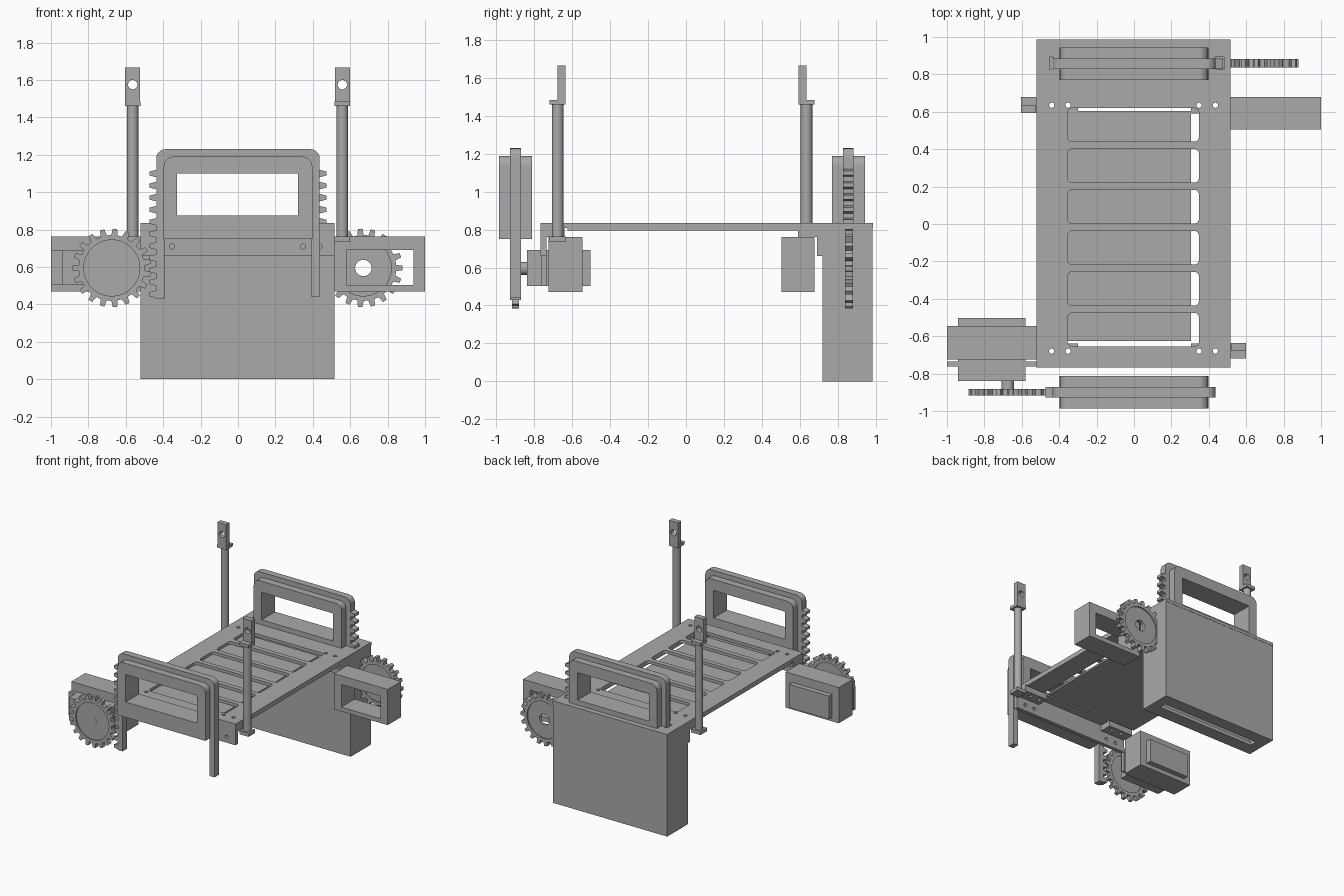
import bpy, bmesh, math
from mathutils import Vector

if "Cube" in bpy.data.objects:
    bpy.data.objects.remove(bpy.data.objects["Cube"])

grey = bpy.data.materials.new("plain grey")
grey.diffuse_color = (0.4, 0.4, 0.4, 1)
grey.use_nodes = True
grey.node_tree.nodes["Principled BSDF"].inputs["Base Color"].default_value = grey.diffuse_color


def rect(x0, x1, y0, y1, r=0.0):
    """Rectangle loop, corners rounded by r."""
    if r == 0:
        return [(x0, y0), (x1, y0), (x1, y1), (x0, y1)]
    pts = []
    for cx, cy, a0 in ((x1 - r, y1 - r, 0), (x0 + r, y1 - r, 90), (x0 + r, y0 + r, 180), (x1 - r, y0 + r, 270)):
        for i in range(6):
            a = math.radians(a0 + 18 * i)
            pts.append((cx + r * math.cos(a), cy + r * math.sin(a)))
    return pts


def circle(cx, cy, r, n=24):
    return [(cx + r * math.cos(2 * math.pi * i / n), cy + r * math.sin(2 * math.pi * i / n)) for i in range(n)]


def sheet(name, loops, lo, hi, axis="Z"):
    """Extrude an outline with holes from lo to hi along Z (x,y loops) or Y (x,z loops)."""
    cu = bpy.data.curves.new(name, "CURVE")
    cu.dimensions = "2D"
    cu.fill_mode = "BOTH"
    cu.extrude = (hi - lo) / 2
    for loop in loops:
        s = cu.splines.new("POLY")
        s.points.add(len(loop) - 1)
        for p, (a, b) in zip(s.points, loop):
            p.co = (a, b, 0, 1)
        s.use_cyclic_u = True
    ob = bpy.data.objects.new(name, cu)
    bpy.context.collection.objects.link(ob)
    mid = (lo + hi) / 2
    if axis == "Y":
        ob.rotation_euler = (math.pi / 2, 0, 0)
        ob.location = (0, mid, 0)
    else:
        ob.location = (0, 0, mid)
    bpy.ops.object.select_all(action="DESELECT")
    ob.select_set(True)
    bpy.context.view_layer.objects.active = ob
    bpy.ops.object.convert(target="MESH")
    ob = bpy.context.view_layer.objects.active
    bm = bmesh.new()
    bm.from_mesh(ob.data)
    bmesh.ops.remove_doubles(bm, verts=bm.verts, dist=1e-5)
    bmesh.ops.recalc_face_normals(bm, faces=bm.faces)
    for f in bm.faces:
        f.smooth = False
    bm.to_mesh(ob.data)
    bm.free()
    ob.data.materials.clear()
    ob.data.materials.append(grey)
    return ob


def box(name, x0, x1, y0, y1, z0, z1):
    return sheet(name, [rect(x0, x1, y0, y1)], z0, z1)


SCREWS = (-0.44, -0.352, 0.348, 0.435)

# Bed: slotted deck with a thin sheet let in below the slots
slots = [rect(-0.355, 0.347, 0.44 - 0.219 * i, 0.62 - 0.219 * i, 0.025) for i in range(6)]
screw_holes = [circle(x, y, 0.014, 16) for x in SCREWS for y in (0.635, -0.68)]
leg_holes = [rect(0.43, 0.48, 0.825, 0.893), rect(-0.452, -0.432, 0.825, 0.893)]
sheet("slotted_deck", [rect(-0.52, 0.515, -0.765, 0.987)] + slots + screw_holes + leg_holes, 0.81, 0.835)
box("deck_underlay", -0.52, 0.305, -0.625, 0.605, 0.797, 0.812)
box("deck_rim_right", 0.347, 0.515, -0.625, 0.605, 0.797, 0.812)

# Flanges and screw tabs under both ends
for end, y0, y1, t0, t1, top in (("front", -0.768, -0.737, -0.745, -0.64, 0.835),
                                 ("rear", 0.69, 0.722, 0.59, 0.70, 0.812)):
    sheet(end + "_flange", [rect(-0.52, 0.515, 0.662, top)] + [circle(x, 0.71, 0.014, 16) for x in SCREWS],
          y0, y1, "Y")
    ys = -0.68 if end == "front" else 0.635
    for side, x0, x1 in (("left", -0.52, -0.30), ("right", 0.305, 0.515)):
        holes = [circle(x, ys, 0.014, 16) for x in SCREWS if x0 < x < x1]
        sheet(f"{end}_{side}_tab", [rect(x0, x1, t0, t1)] + holes, 0.762, 0.812)

# Rear housing: hollow box with a slot in the floor
sheet("housing_walls", [rect(-0.52, 0.515, 0.72, 0.985), rect(-0.485, 0.485, 0.75, 0.955)], 0.0, 0.812)
sheet("housing_floor", [rect(-0.487, 0.487, 0.748, 0.957), rect(-0.44, 0.44, 0.825, 0.885)], 0.0, 0.03)


def rack_frame(name, side, yc):
    """Sliding frame with rack teeth on one leg (side -1 left, 1 right) and a window panel."""
    w, r = 0.437, 0.05
    pts = [(-w, 0.44)]
    for i in range(11):                      # rack teeth
        z = 0.455 + 0.0645 * i
        pts += [(w + 0, z - 0.02), (w + 0.036, z - 0.011), (w + 0.036, z + 0.011), (w, z + 0.02)]
    pts[0] = (w, 0.43)
    pts += [p for p in rect(-w, w, 0.4, 1.23, r)[:12]]
    pts += [(-w, 0.44), (-0.394, 0.44)]
    pts += [p for p in rect(-0.394, 0.394, 0.4, 1.185, r)[:12]][::-1]
    pts += [(0.394, 0.43)]
    sheet(name + "_rack", [[(x * side, z) for x, z in pts]], yc - 0.028, yc + 0.028, "Y")
    panel = [(-0.397, 0.75), (0.397, 0.75)] + rect(-0.397, 0.397, 0.7, 1.19, r)[:12]
    sheet(name + "_panel", [panel, rect(-0.325, 0.32, 0.875, 1.10)], yc - 0.087, yc + 0.087, "Y")


rack_frame("front", -1, -0.9)
rack_frame("rear", 1, 0.857)


def gear(name, cx, yc, half, bore, phase):
    """Spur gear with a recessed web and a central bore."""
    n, cz, pts = 19, 0.595, []
    for i in range(n):
        for da, r in ((-0.29, 0.176), (-0.17, 0.21), (0.17, 0.21), (0.29, 0.176)):
            a = 2 * math.pi * (i + da + phase) / n
            pts.append((cx + r * math.cos(a), cz + r * math.sin(a)))
    sheet(name + "_toothed_rim", [pts, circle(cx, cz, 0.15, 40)], yc - half, yc + half, "Y")
    sheet(name + "_web", [circle(cx, cz, 0.151, 40), circle(cx, cz, bore)], yc - half + 0.01, yc + half - 0.01, "Y")


gear("front_gear", -0.675, -0.9, 0.018, 0.028, 0.5)
gear("rear_gear", 0.67, 0.86, 0.022, 0.044, 0.0)

# Motor brackets: front left (with motor) and rear right (empty)
for name, x0, x1, h0, h1, y0, y1 in (("front", -1.0, -0.52, -0.94, -0.58, -0.725, -0.545),
                                     ("rear", 0.515, 1.0, 0.58, 0.937, 0.505, 0.678)):
    sheet(name + "_motor_bracket", [rect(x0, x1, 0.47, 0.762), rect(h0, h1, 0.505, 0.69)], y0, y1, "Y")
box("motor_body", -0.94, -0.58, -0.84, -0.503, 0.503, 0.692)
box("motor_ears", -1.0, -0.52, -0.763, -0.735, 0.503, 0.692)
sheet("motor_shaft", [circle(-0.675, 0.595, 0.034)], -0.91, -0.83, "Y")

# Upright posts: front right and rear left, turned half round
for name, s, xc, yc in (("front_right", 1, 0.558, -0.677), ("rear_left", -1, -0.563, 0.636)):
    rod = sheet(name + "_post", [circle(xc, yc, 0.031, 16)], 0.75, 1.47)
    bpy.ops.object.shade_smooth_by_angle(angle=math.radians(40))
    box(name + "_post_foot", xc - 0.042, xc + 0.042, yc - 0.042, yc + 0.042, 0.735, 0.763)
    box(name + "_post_cap", xc - 0.042, xc + 0.042, yc - 0.042, yc + 0.042, 1.46, 1.485)
    ya, yb = sorted((yc, yc + s * 0.042))
    sheet(name + "_post_eye", [rect(xc - 0.04, xc + 0.04, 1.46, 1.667), circle(xc, 1.575, 0.025)], ya, yb, "Y")
